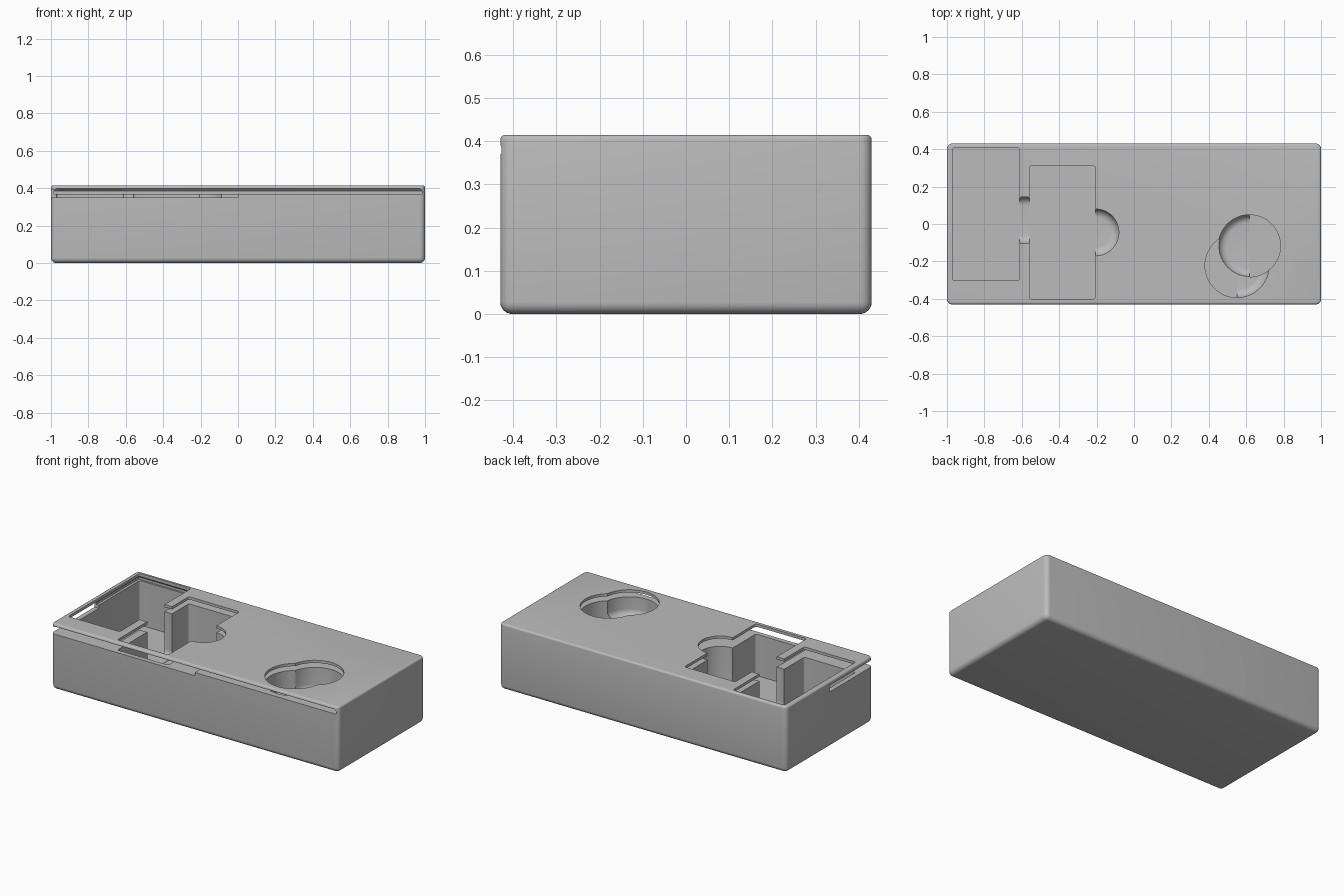
import bpy
import bmesh
from math import sin, cos, pi

if "Cube" in bpy.data.objects:
    bpy.data.objects.remove(bpy.data.objects["Cube"])

grey = bpy.data.materials.new("plain_grey")
grey.use_nodes = True
grey.diffuse_color = (0.5, 0.5, 0.5, 1)
grey.node_tree.nodes["Principled BSDF"].inputs["Base Color"].default_value = (0.5, 0.5, 0.5, 1)

TOP = 0.415
ABOVE = 0.5
FLOOR = 0.09


def make_object(name, bm):
    bmesh.ops.recalc_face_normals(bm, faces=bm.faces)
    mesh = bpy.data.meshes.new(name)
    bm.to_mesh(mesh)
    bm.free()
    mesh.materials.append(grey)
    obj = bpy.data.objects.new(name, mesh)
    bpy.context.collection.objects.link(obj)
    return obj


def loft(name, layers):
    """Closed solid through (outline, z) layers, from bottom to top."""
    bm = bmesh.new()
    rings = [[bm.verts.new((x, y, z)) for x, y in outline] for outline, z in layers]
    for low, high in zip(rings, rings[1:]):
        for i in range(len(low)):
            j = (i + 1) % len(low)
            bm.faces.new((low[i], low[j], high[j], high[i]))
    bm.faces.new(rings[0])
    bm.faces.new(rings[-1])
    return make_object(name, bm)


def rect(x0, x1, y0, y1):
    return [(x0, y0), (x1, y0), (x1, y1), (x0, y1)]


def rounded_rect(x0, x1, y0, y1, r=0.012):
    points = []
    corners = [(x1 - r, y1 - r), (x0 + r, y1 - r), (x0 + r, y0 + r), (x1 - r, y0 + r)]
    for quarter, (cx, cy) in enumerate(corners):
        for step in range(5):
            a = (quarter + step / 4) * pi / 2
            points.append((cx + r * cos(a), cy + r * sin(a)))
    return points


def arc(x, y, r, start=0.0, sweep=2 * pi, n=64):
    count = n if sweep >= 2 * pi else n + 1
    return [(x + r * cos(start + sweep * i / n), y + r * sin(start + sweep * i / n))
            for i in range(count)]


def scoop(name, x, y, r, floor, fillet=0.045):
    """Round cutter with a filleted bottom edge."""
    layers = []
    for step in range(9):
        a = step / 8 * pi / 2
        layers.append((arc(x, y, r - fillet + fillet * sin(a)), floor + fillet * (1 - cos(a))))
    return loft(name, layers + [(arc(x, y, r), ABOVE)])


# Box body: rounded uprights and base, finer rounding on the top rim
bm = bmesh.new()
bmesh.ops.create_cube(bm, size=1)
for v in bm.verts:
    v.co = (v.co.x * 2, v.co.y * 0.86, (v.co.z + 0.5) * TOP)


def on_top(edge):
    return all(v.co.z > TOP - 0.001 for v in edge.verts)


bmesh.ops.bevel(bm, geom=[e for e in bm.edges if not on_top(e)], offset=0.028,
                segments=6, profile=0.5, affect='EDGES')
bmesh.ops.bevel(bm, geom=[e for e in bm.edges if on_top(e) and
                          any(abs(f.normal.z) < 0.5 for f in e.link_faces)],
                offset=0.012, segments=4, profile=0.5, affect='EDGES')
body = make_object("storage_box", bm)

# Cutters: lid channel, corner slot, card pockets, finger scoops, token wells
cutters = [
    loft("lid_channel", [(rect(-0.985, 0.985, -0.6, 0.418), 0.37),
                         (rect(-0.985, 0.985, -0.6, 0.418), 0.385),
                         (rect(-0.972, 0.972, -0.6, 0.405), 0.398)]),
    loft("corner_slot", [(rect(-1.2, 0, -0.6, 0), 0.35), (rect(-1.2, 0, -0.6, 0), 0.391)]),
]
for name, outline in (("left_pocket", rounded_rect(-0.97, -0.612, -0.303, 0.407)),
                      ("middle_pocket", rounded_rect(-0.56, -0.206, -0.4, 0.31))):
    cutters.append(loft(name, [(outline, FLOOR), (outline, ABOVE)]))
cutters += [
    scoop("divider_scoop", -0.586, 0.02, 0.125, FLOOR + 0.002),
    scoop("finger_scoop", -0.206, -0.045, 0.125, FLOOR + 0.002),
    scoop("front_well", 0.551, -0.222, 0.171, 0.25),
    scoop("rear_well", 0.617, -0.117, 0.166, 0.22),
]
for name, x, y, r, floor, start in (("front_well_side", 0.551, -0.222, 0.171, 0.249, pi / 2),
                                    ("rear_well_side", 0.617, -0.117, 0.166, 0.219, -pi / 2)):
    half = arc(x, y, r, start, pi, 32)
    cutters.append(loft(name, [(half, floor), (half, ABOVE)]))

# Carve the box, then drop the cutters
bpy.context.view_layer.objects.active = body
for cutter in cutters:
    cutter.hide_render = True
    mod = body.modifiers.new(cutter.name, 'BOOLEAN')
    mod.operation = 'DIFFERENCE'
    mod.solver = 'EXACT'
    mod.object = cutter
    bpy.ops.object.modifier_apply(modifier=mod.name)
    bpy.data.objects.remove(cutter)

for obj in bpy.context.selected_objects:
    obj.select_set(False)
body.select_set(True)
bpy.ops.object.shade_smooth_by_angle(angle=pi / 6)
